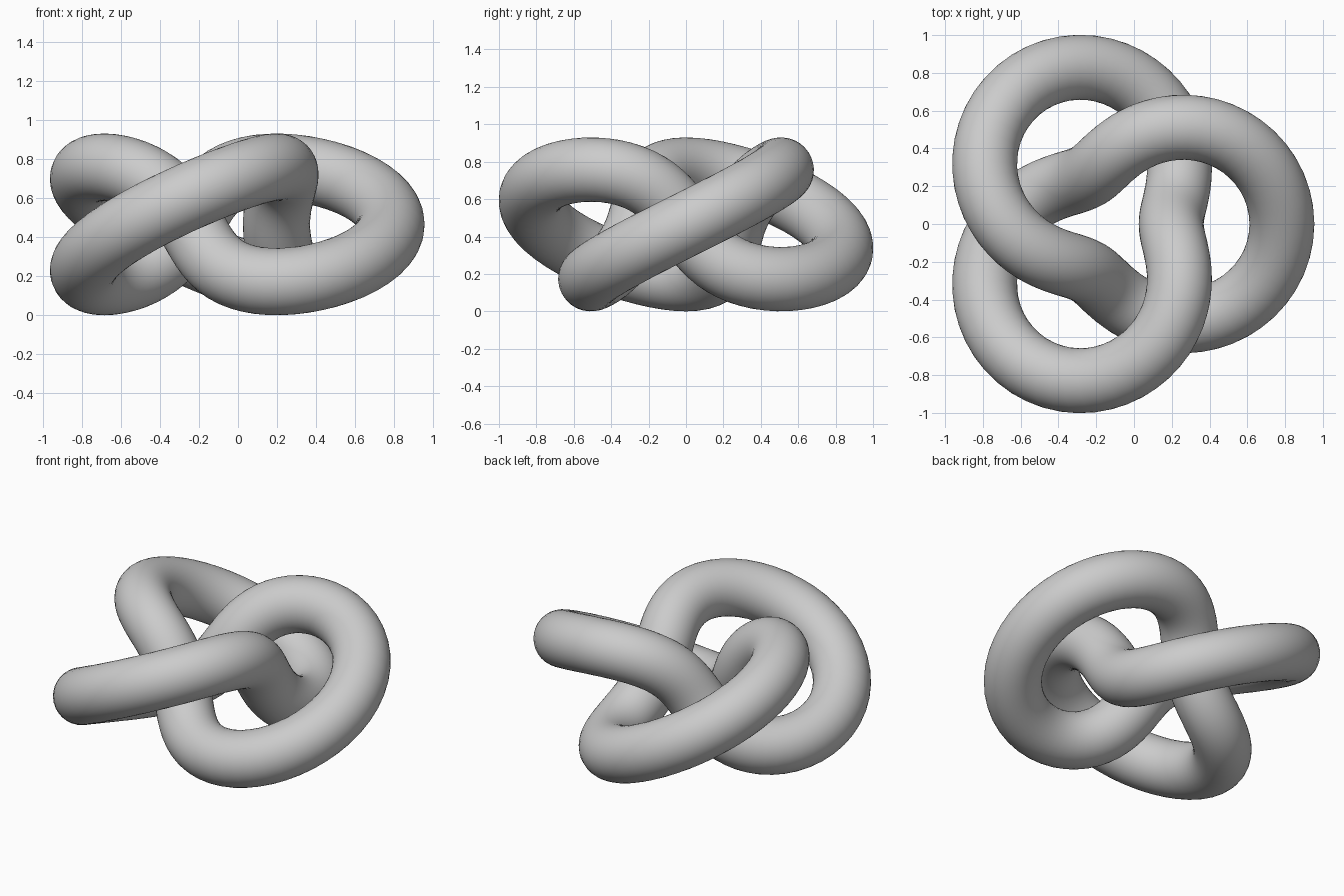
import bpy, bmesh, math
from mathutils import Vector

if "Cube" in bpy.data.objects:
    bpy.data.objects.remove(bpy.data.objects["Cube"])

MAJOR, MINOR, TUBE = 0.587, 0.293, 0.172   # ring radius, winding radius, tube radius
SEGMENTS, SIDES = 160, 32
CENTRE = Vector((-0.097, 0.0, MINOR + TUBE))


def knot_point(t):
    """Trefoil path: two turns round the ring, three round its section."""
    r = MAJOR + MINOR * math.cos(3 * t)
    return CENTRE + Vector((r * math.cos(2 * t), r * math.sin(2 * t), MINOR * math.sin(3 * t)))


# Sweep a circular section along the closed path
bm = bmesh.new()
rings = []
for i in range(SEGMENTS):
    t = math.tau * i / SEGMENTS
    p = knot_point(t)
    tangent = (knot_point(t + 1e-3) - knot_point(t - 1e-3)).normalized()
    # the ring's section normal gives a frame that closes without a twist
    out = Vector((math.cos(2 * t) * math.cos(3 * t), math.sin(2 * t) * math.cos(3 * t), math.sin(3 * t)))
    out = (out - tangent * out.dot(tangent)).normalized()
    side = tangent.cross(out)
    rings.append([bm.verts.new(p + TUBE * (out * math.cos(a) + side * math.sin(a)))
                  for a in (math.tau * j / SIDES for j in range(SIDES))])

for i in range(SEGMENTS):
    a, b = rings[i], rings[(i + 1) % SEGMENTS]
    for j in range(SIDES):
        k = (j + 1) % SIDES
        bm.faces.new((a[j], a[k], b[k], b[j])).smooth = True
bmesh.ops.recalc_face_normals(bm, faces=bm.faces)

mesh = bpy.data.meshes.new("trefoil_knot")
bm.to_mesh(mesh)
bm.free()
knot = bpy.data.objects.new("trefoil_knot", mesh)
bpy.context.collection.objects.link(knot)

# Plain grey
grey = bpy.data.materials.new("light grey")
grey.diffuse_color = (0.6, 0.6, 0.6, 1.0)
grey.use_nodes = True
grey.node_tree.nodes["Principled BSDF"].inputs["Base Color"].default_value = grey.diffuse_color
mesh.materials.append(grey)
